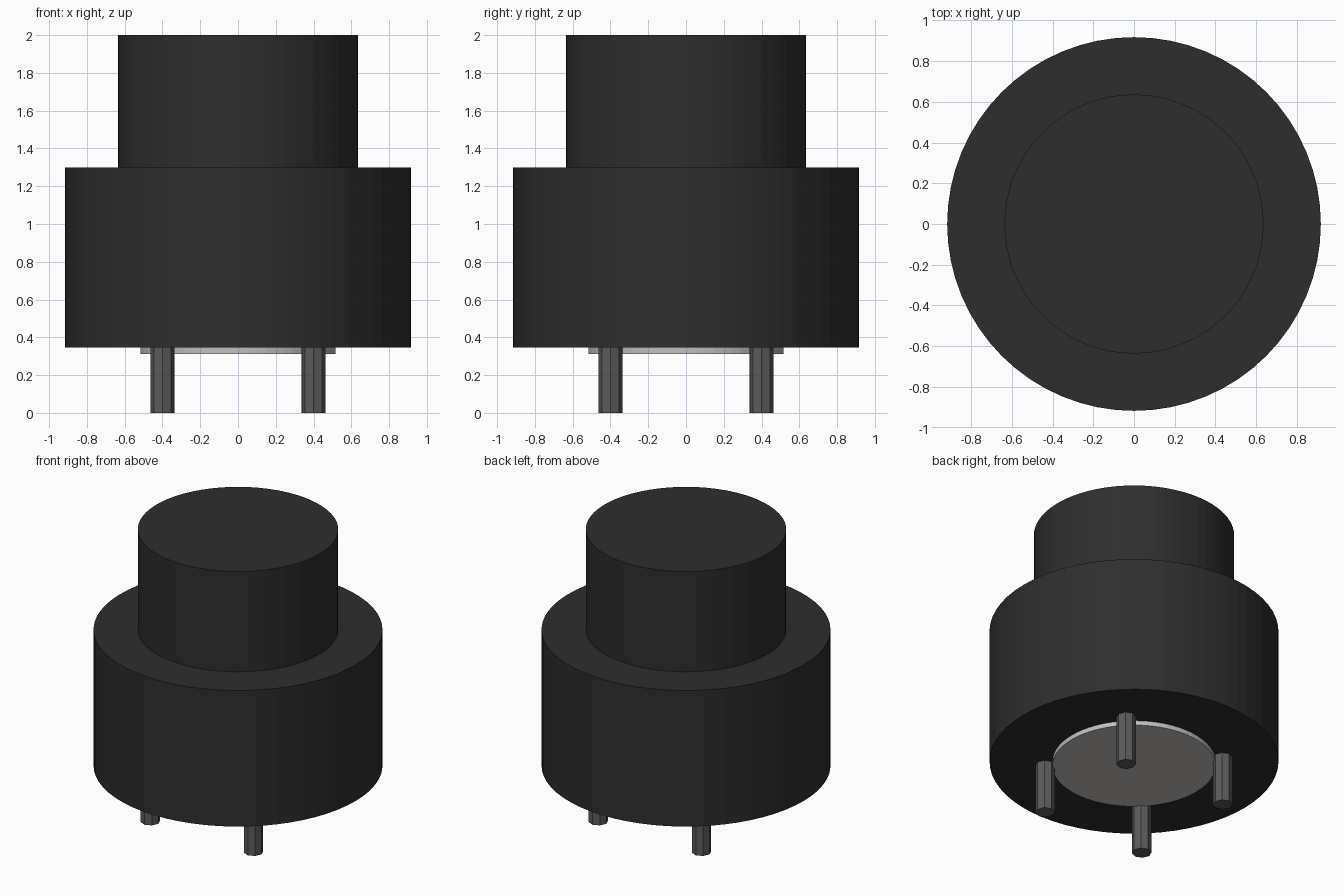
import bpy, math

if "Cube" in bpy.data.objects:
    bpy.data.objects.remove(bpy.data.objects["Cube"])


def material(name, rgb):
    m = bpy.data.materials.new(name)
    m.diffuse_color = (*rgb, 1.0)
    m.use_nodes = True
    m.node_tree.nodes["Principled BSDF"].inputs["Base Color"].default_value = m.diffuse_color
    return m


black = material("black plastic", (0.027, 0.027, 0.027))
silver = material("light grey base", (0.54, 0.53, 0.52))
steel = material("dark grey metal", (0.105, 0.105, 0.105))


def lathe(name, profile, sides, mat, at=(0, 0)):
    """Closed solid of revolution from (radius, z) points, bottom to top."""
    verts, faces = [], []
    for r, z in profile:
        for i in range(sides):
            a = 2 * math.pi * i / sides
            verts.append((r * math.cos(a), r * math.sin(a), z))
    for k in range(len(profile) - 1):
        for i in range(sides):
            j = (i + 1) % sides
            faces.append((k * sides + i, k * sides + j,
                          (k + 1) * sides + j, (k + 1) * sides + i))
    faces.append(tuple(reversed(range(sides))))
    top = (len(profile) - 1) * sides
    faces.append(tuple(range(top, top + sides)))
    mesh = bpy.data.meshes.new(name)
    mesh.from_pydata(verts, [], faces)
    mesh.materials.append(mat)
    obj = bpy.data.objects.new(name, mesh)
    obj.location = (at[0], at[1], 0)
    bpy.context.collection.objects.link(obj)
    return obj


# Stepped housing: wide body with narrower cap
lathe("housing", [(0.917, 0.345), (0.917, 1.298), (0.636, 1.298), (0.636, 2.0)], 64, black)

# Thin base disc under the body
lathe("base_disc", [(0.517, 0.313), (0.517, 0.36)], 64, silver)

# Four eight-sided pins
for side_x, x in (("left", -0.4), ("right", 0.4)):
    for side_y, y in (("front", -0.4), ("back", 0.4)):
        lathe(f"{side_y}_{side_x}_pin", [(0.0625, 0.0), (0.0625, 0.36)], 8, steel, (x, y))
